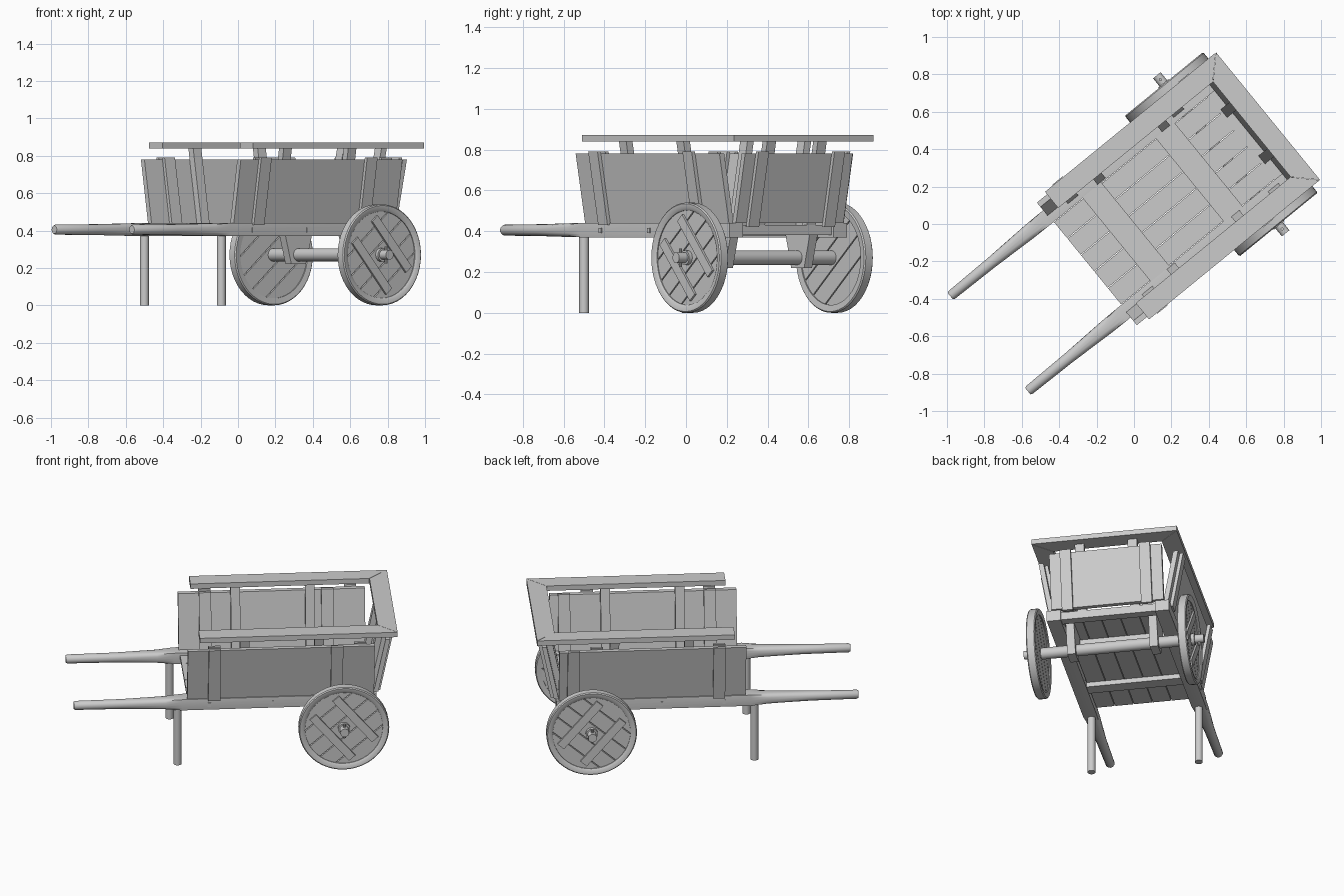
import bpy, bmesh, math
from mathutils import Matrix, Vector

if "Cube" in bpy.data.objects:
    bpy.data.objects.remove(bpy.data.objects["Cube"])

# The cart is built along u (length), v (width), z, then turned about z
M = Matrix.Rotation(math.radians(39.2), 4, 'Z') @ Matrix.Translation((0, -0.006, 0))


def finish(name, bm, smooth=False):
    bmesh.ops.recalc_face_normals(bm, faces=bm.faces)
    bm.transform(M)
    me = bpy.data.meshes.new(name)
    bm.to_mesh(me)
    bm.free()
    ob = bpy.data.objects.new(name, me)
    bpy.context.collection.objects.link(ob)
    if smooth:
        bpy.context.view_layer.objects.active = ob
        ob.select_set(True)
        bpy.ops.object.shade_smooth_by_angle(angle=math.radians(35))
        ob.select_set(False)
    return ob


def loft(name, rings, smooth=False):
    bm = bmesh.new()
    vs = [[bm.verts.new(p) for p in r] for r in rings]
    n = len(vs[0])
    for a, b in zip(vs, vs[1:]):
        for i in range(n):
            bm.faces.new((a[i], a[(i + 1) % n], b[(i + 1) % n], b[i]))
    bm.faces.new(vs[0])
    bm.faces.new(vs[-1])
    return finish(name, bm, smooth)


def prism(name, pts, axis, a, b, smooth=False):
    """Extrude a 2D profile (given in the two other axes) from a to b."""
    put = {'u': lambda p, t: (t, p[0], p[1]),
           'v': lambda p, t: (p[0], t, p[1]),
           'z': lambda p, t: (p[0], p[1], t)}[axis]
    return loft(name, [[put(p, t) for p in pts] for t in (a, b)], smooth)


def box(name, u0, u1, v0, v1, z0, z1):
    return prism(name, [(u0, v0), (u1, v0), (u1, v1), (u0, v1)], 'z', z0, z1)


def circle(cx, cy, r, n=24):
    return [(cx + r * math.cos(2 * math.pi * i / n), cy + r * math.sin(2 * math.pi * i / n)) for i in range(n)]


def slanted(base, slope, thick, z0, z1, s=1):
    """Leaning board profile; base is its inner face at z = 0.44."""
    at = lambda z: base + slope * (z - 0.44)
    return [(s * at(z0), z0), (s * (at(z0) + thick), z0), (s * (at(z1) + thick), z1), (s * at(z1), z1)]


WHEEL_U, WHEEL_Z, R = 0.597, 0.27, 0.27
SIDE, BACK = 0.176, 0.21

# Floor boards, cross strips and back cross beam
n = 5
for i in range(n):
    w = 0.57 / n
    v = -0.285 + i * w
    box("floor_board", -0.325, 0.78, v + 0.002, v + w - 0.002, 0.405, 0.425)
for u in (-0.06, 0.445):
    box("floor_strip", u - 0.065, u + 0.065, -0.29, 0.29, 0.425, 0.44)
    box("under_beam", u - 0.04, u + 0.04, -0.29, 0.29, 0.375, 0.405)
box("back_beam", 0.73, 0.785, -0.29, 0.29, 0.38, 0.43)


def handle_ring(u, v, w, h, k):
    # k = 1 gives a round section, k = 1.42 a square one
    c = lambda x: max(-1, min(1, k * x))
    return [(u, v + w * c(math.cos(math.pi * i / 8)), 0.405 + h * c(math.sin(math.pi * i / 8))) for i in range(16)]


for s in (1, -1):
    # Side beam running into the shaft handle
    loft("shaft", [handle_ring(u, s * 0.328, w, h, k) for u, w, h, k in (
        (0.80, 0.042, 0.035, 1.42), (-0.36, 0.042, 0.035, 1.42), (-0.46, 0.041, 0.034, 1.15),
        (-0.72, 0.031, 0.029, 1), (-0.995, 0.027, 0.027, 1), (-1.005, 0.022, 0.022, 1))], True)
    for u in (-0.2, 0.175):
        box("peg", u - 0.01, u + 0.01, s * 0.36, s * 0.375, 0.39, 0.415)
    # Front leg
    prism("front_leg", circle(-0.385, s * 0.325, 0.024, 16), 'z', 0, 0.4, True)

    # Side wall with battens and the posts that carry the rail
    prism("side_wall", slanted(0.333, SIDE, 0.03, 0.44, 0.78, s), 'u', -0.33, 0.785)
    u_out, u_in = (0.70, 0.56) if s > 0 else (0.56, 0.70)
    for u in (-0.17, u_out):
        prism("outer_batten", slanted(0.363, SIDE, 0.02, 0.43, 0.79, s), 'u', u - 0.036, u + 0.036)
    for u in (-0.17, u_in):
        prism("inner_batten", slanted(0.313, SIDE, 0.02, 0.44, 0.79, s), 'u', u - 0.036, u + 0.036)
    for u in (0.01, 0.455):
        prism("rail_post", slanted(0.293, SIDE, 0.04, 0.40, 0.845, s), 'u', u - 0.028, u + 0.028)

    # Tailgate battens and posts
    prism("tailgate_batten", slanted(0.812, BACK, 0.02, 0.42, 0.79), 'v', s * 0.24 - 0.033, s * 0.24 + 0.033)
    prism("tailgate_post", slanted(0.748, BACK, 0.036, 0.40, 0.845), 'v', s * 0.16 - 0.028, s * 0.16 + 0.028)

    # Side rail with mitred back corner
    prism("side_rail", [(-0.26, s * 0.328), (-0.26, s * 0.44), (0.918, s * 0.44), (0.806, s * 0.328)], 'z', 0.84, 0.872)

    # Axle bracket
    prism("axle_bracket", [(WHEEL_U - 0.10, 0.405), (WHEEL_U + 0.10, 0.405), (WHEEL_U + 0.085, 0.35),
                           (WHEEL_U + 0.05, 0.22), (WHEEL_U - 0.05, 0.22), (WHEEL_U - 0.085, 0.35)],
          'v', s * 0.225, s * 0.275)

    # Wheel rim
    bm = bmesh.new()
    sec = [(0.232, 0.434), (0.264, 0.43), (R, 0.436), (R, 0.479), (0.264, 0.485), (0.243, 0.483), (0.232, 0.475)]
    N = 48
    g = [[bm.verts.new((WHEEL_U + r * math.cos(2 * math.pi * i / N), s * v, WHEEL_Z + r * math.sin(2 * math.pi * i / N)))
          for r, v in sec] for i in range(N)]
    for i in range(N):
        a, b = g[i], g[(i + 1) % N]
        for j in range(len(sec)):
            k = (j + 1) % len(sec)
            bm.faces.new((a[j], a[k], b[k], b[j]))
    finish("wheel_rim", bm, True)

    # Wheel planks (slices of a disc) and the two battens across them
    d = Vector((0.65, -0.76)).normalized()
    e = Vector((-d.y, d.x))
    c = Vector((WHEEL_U, WHEEL_Z))
    rp, count = 0.236, 5
    for i in range(count):
        lo = -rp + 2 * rp * i / count + 0.003
        hi = -rp + 2 * rp * (i + 1) / count - 0.003
        ts = [lo + (hi - lo) * j / 6 for j in range(7)]
        half = [(t, math.sqrt(rp * rp - t * t)) for t in ts]
        pts = [c + d * t + e * y for t, y in half] + [c + d * t - e * y for t, y in reversed(half)]
        prism("wheel_plank", pts, 'v', s * 0.44, s * 0.47)
    for off in (-0.09, 0.09):
        pts = [c + d * x + e * (off + y) for x, y in ((-0.18, -0.025), (0.18, -0.025), (0.18, 0.025), (-0.18, 0.025))]
        prism("wheel_batten", pts, 'v', s * 0.468, s * 0.482)

    # Axle end, hub washer and lock pin
    prism("axle_end", circle(WHEEL_U, WHEEL_Z, 0.026, 20), 'v', s * 0.42, s * 0.545, True)
    prism("hub_washer", circle(WHEEL_U, WHEEL_Z, 0.036, 20), 'v', s * 0.465, s * 0.49, True)
    prism("lock_pin", circle(WHEEL_U, s * 0.515, 0.008, 10), 'z', WHEEL_Z - 0.045, WHEEL_Z + 0.045, True)

# Tailgate, back rail and axle
prism("tailgate", slanted(0.784, BACK, 0.028, 0.44, 0.78), 'v', -0.34, 0.34)
prism("back_rail", [(0.92, 0.44), (0.92, -0.44), (0.808, -0.328), (0.808, 0.328)], 'z', 0.84, 0.872)
prism("axle", circle(WHEEL_U, WHEEL_Z, 0.035), 'v', -0.44, 0.44, True)
